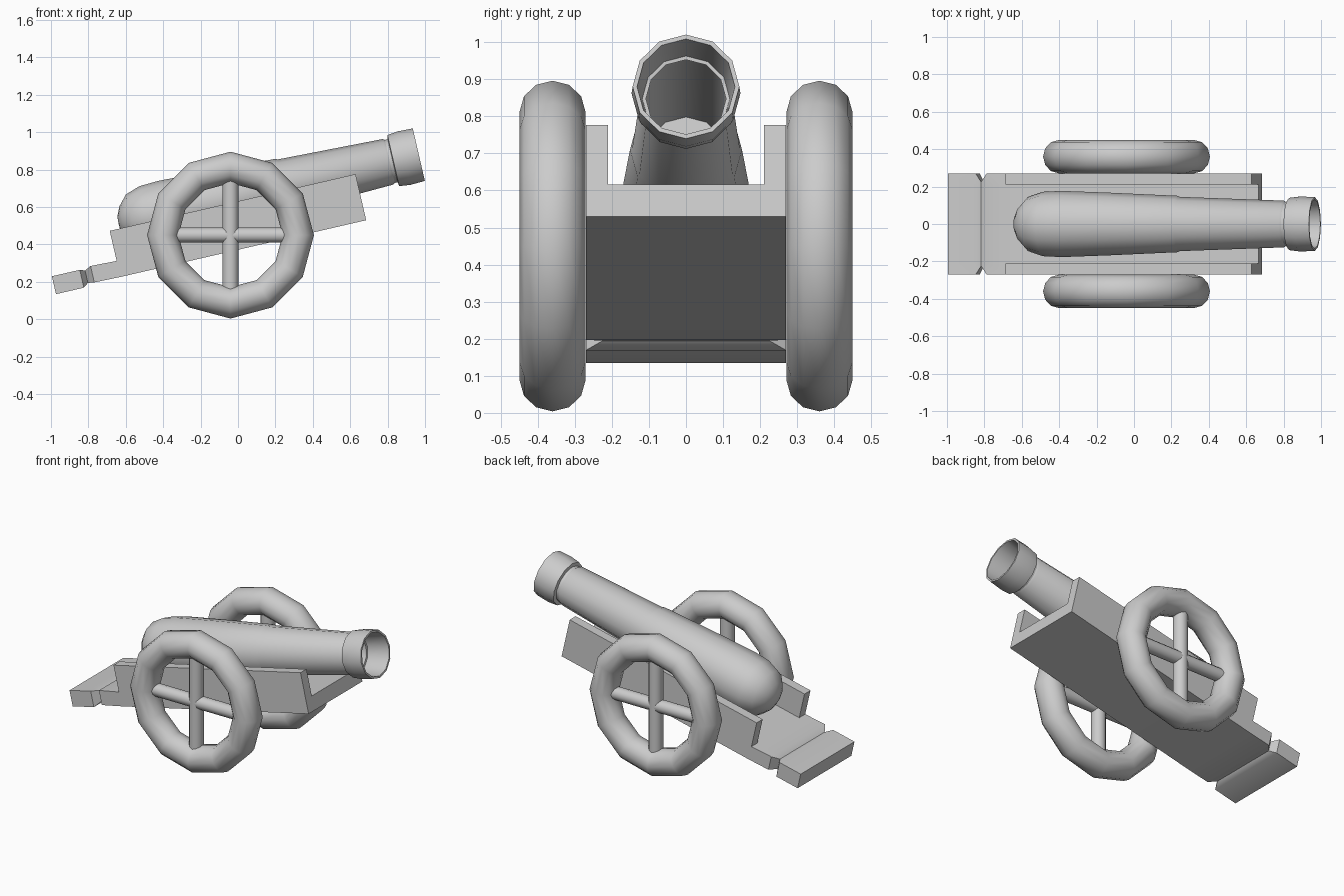
import bpy, bmesh, math
from mathutils import Matrix, Vector

if "Cube" in bpy.data.objects:
    bpy.data.objects.remove(bpy.data.objects["Cube"], do_unlink=True)

TILT = Matrix.Rotation(math.radians(-13), 4, 'Y')   # barrel and carriage slope

grey = bpy.data.materials.new("light_grey")
grey.use_nodes = True
GREY = (0.6, 0.6, 0.6, 1)
grey.diffuse_color = GREY
grey.node_tree.nodes["Principled BSDF"].inputs["Base Color"].default_value = GREY


def make_object(name, bm, matrix=Matrix(), angle=50):
    bmesh.ops.remove_doubles(bm, verts=bm.verts, dist=0.0005)
    bmesh.ops.recalc_face_normals(bm, faces=bm.faces)
    bm.transform(matrix)
    mesh = bpy.data.meshes.new(name)
    bm.to_mesh(mesh)
    bm.free()
    mesh.materials.append(grey)
    ob = bpy.data.objects.new(name, mesh)
    bpy.context.collection.objects.link(ob)
    bpy.ops.object.select_all(action='DESELECT')
    ob.select_set(True)
    bpy.context.view_layer.objects.active = ob
    bpy.ops.object.shade_smooth_by_angle(angle=math.radians(angle))
    return ob


def loft(rings, closed=False, caps=False):
    """Skin a list of equally long point loops."""
    bm = bmesh.new()
    loops = [[bm.verts.new(p) for p in ring] for ring in rings]
    pairs = list(zip(loops, loops[1:]))
    if closed:
        pairs.append((loops[-1], loops[0]))
    for a, b in pairs:
        n = len(a)
        for i in range(n):
            j = (i + 1) % n
            bm.faces.new((a[i], a[j], b[j], b[i]))
    if caps:
        bm.faces.new(loops[0])
        bm.faces.new(loops[-1])
    bmesh.ops.dissolve_degenerate(bm, edges=bm.edges, dist=0.0005)
    return bm


def circle(n=12):
    return [(math.sin(2 * math.pi * i / n), math.cos(2 * math.pi * i / n)) for i in range(n)]


# Barrel: turned profile (position along axis, radius), with hollow bore
def turned(name, profile):
    rings = [[(u, r * a, r * b) for a, b in circle()] for u, r in profile]
    return make_object(name, loft(rings), TILT @ Matrix.Translation((0, 0, 0.64)))


turned("barrel", [
    (-0.507, 0), (-0.505, 0.04), (-0.483, 0.09), (-0.434, 0.145), (-0.354, 0.172),
    (-0.25, 0.177), (0, 0.168), (0.385, 0.151), (0.4, 0.145), (0.97, 0.125),
    (0.995, 0.108), (1.0, 0.140), (1.06, 0.147), (1.14, 0.144),
    (1.14, 0.132), (1.0, 0.118), (0.3, 0.11), (0.3, 0)])


# Carriage: trough section lofted along its length, notched before the tail
def trough(u, half, bottom, floor, top):
    inner = half - 0.06
    side = [(half, bottom), (half, top), (inner, top), (inner, floor)]
    return [(u, y, z) for y, z in side] + [(u, -y, z) for y, z in reversed(side)]


carriage = make_object("carriage", loft([
    trough(-0.918, 0.27, 0.35, 0.448, 0.448),
    trough(-0.765, 0.27, 0.35, 0.448, 0.448),
    trough(-0.738, 0.225, 0.37, 0.438, 0.438),
    trough(-0.704, 0.27, 0.365, 0.455, 0.455),
    trough(-0.562, 0.27, 0.362, 0.45, 0.45),
    trough(-0.562, 0.27, 0.362, 0.45, 0.615),
    trough(0.787, 0.27, 0.362, 0.45, 0.615)], caps=True), TILT, 40)

# Wheels: twelve-sided ring with two crossed spokes
HUB_X, HUB_Z, MAJOR, MINOR = -0.04, 0.45, 0.362, 0.084
for side, sign in (("left", -1), ("right", 1)):
    hub = Matrix.Translation((HUB_X, sign * 0.36, HUB_Z))
    side_name = "front" if sign < 0 else "back"
    rings = [[((MAJOR + MINOR * b) * s, MINOR * 1.06 * a, (MAJOR + MINOR * b) * c)
              for a, b in circle()] for s, c in circle()]
    make_object(side_name + "_wheel", loft(rings, closed=True), hub)
    for label, radius, turn in (("upright", 0.043, 0), ("level", 0.04, 90)):
        bm = bmesh.new()
        bmesh.ops.create_cone(bm, cap_ends=True, segments=12, radius1=radius,
                              radius2=radius, depth=0.66)
        make_object(side_name + "_" + label + "_spoke", bm,
                    hub @ Matrix.Rotation(math.radians(turn), 4, 'Y'))
